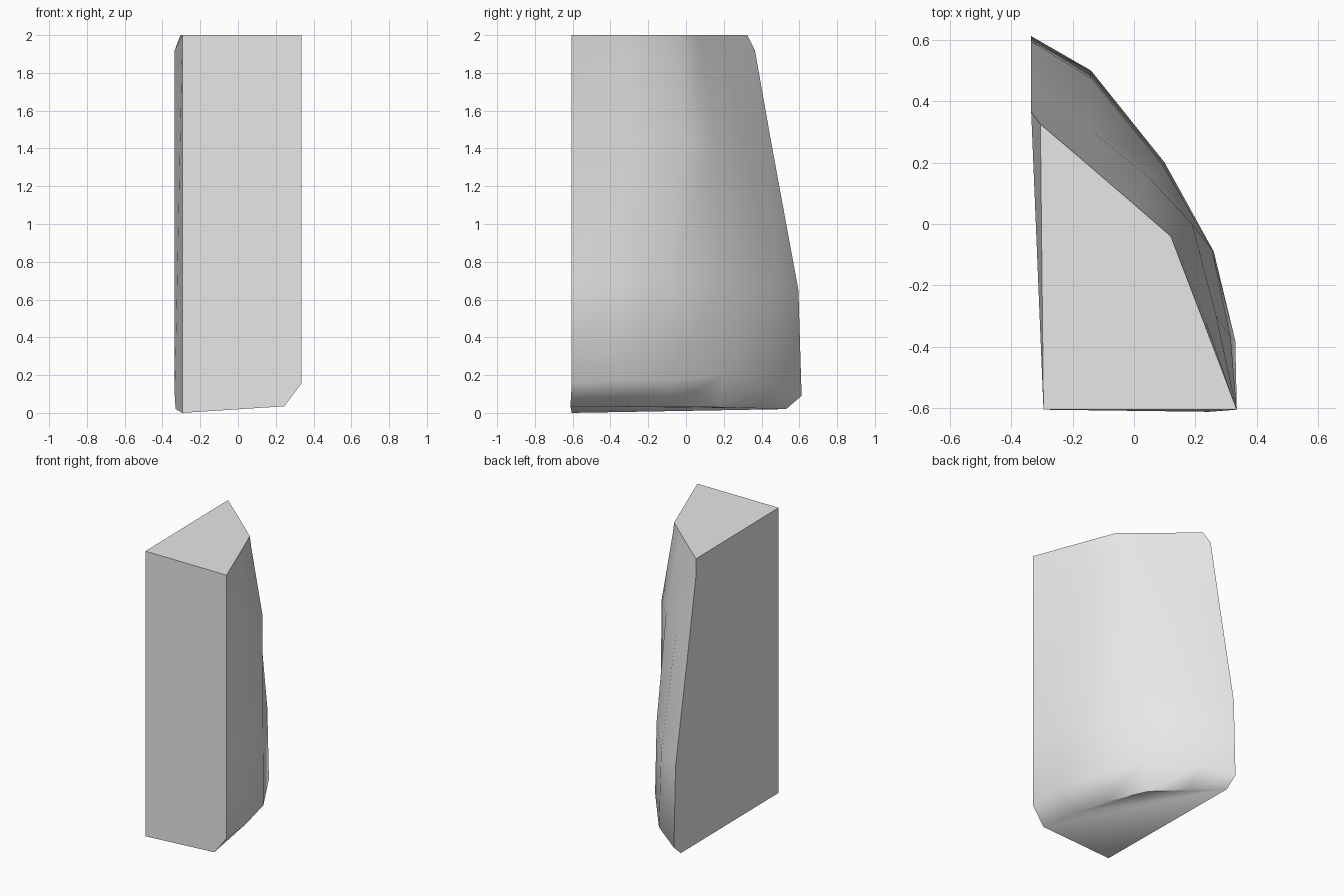
import bpy
import bmesh

# Remove the default cube if the scene has one
default_cube = bpy.data.objects.get("Cube")
if default_cube:
    bpy.data.objects.remove(default_cube, do_unlink=True)


def make_material(name, colour):
    material = bpy.data.materials.new(name)
    material.use_nodes = True
    material.diffuse_color = colour
    shader = material.node_tree.nodes["Principled BSDF"]
    shader.inputs["Base Color"].default_value = colour
    return material


# Bulging outer side, as rows from bottom to top;
# every row runs from the front edge round to the back edge
outer_rows = [
    # underside rim
    [(.245, -.612, .035), (.195, -.34, .033), (.15, -.10, .03),
     (.03, .17, .03), (-.15, .36, .025), (-.33, .53, .02)],
    # widest row above the lower bevel
    [(.335, -.605, .155), (.33, -.38, .17), (.26, -.09, .17),
     (.10, .20, .20), (-.14, .50, .14), (-.335, .612, .09)],
    # end of the upright lower part
    [(.335, -.605, .68), (.315, -.37, .68), (.255, -.085, .70),
     (.095, .19, .70), (-.14, .475, .66), (-.335, .595, .65)],
    # leaning upper part
    [(.335, -.605, 1.45), (.268, -.30, 1.45), (.19, 0, 1.45),
     (.05, .15, 1.45), (-.14, .305, 1.45), (-.335, .448, 1.45)],
    # start of the small top corner bevel
    [(.335, -.605, 1.92), (.235, -.32, 1.92), (.128, -.035, 1.92),
     (.005, .075, 1.92), (-.15, .208, 1.92), (-.335, .365, 1.92)],
    # top rim
    [(.335, -.605, 2), (.228, -.322, 2), (.12, -.04, 2),
     (0, .064, 2), (-.15, .193, 2), (-.305, .325, 2)],
]

bm = bmesh.new()
rows = [[bm.verts.new(point) for point in row] for row in outer_rows]
inner_bottom = bm.verts.new((-.295, -.605, 0))
inner_top = bm.verts.new((-.295, -.605, 2))

# Skin the outer side between neighbouring rows
for lower, upper in zip(rows, rows[1:]):
    for i in range(len(lower) - 1):
        bm.faces.new((lower[i], lower[i + 1], upper[i + 1], upper[i]))

# Flat faces: top, underside, front and inner side
bm.faces.new([inner_top] + rows[-1])
bm.faces.new([inner_bottom] + rows[0][::-1])
bm.faces.new([inner_top, inner_bottom] + [row[0] for row in rows])
bm.faces.new([inner_bottom, inner_top] + [row[-1] for row in reversed(rows)])
bmesh.ops.recalc_face_normals(bm, faces=bm.faces[:])

mesh = bpy.data.meshes.new("wedge_block")
bm.to_mesh(mesh)
bm.free()
mesh.materials.append(make_material("plain grey", (.8, .8, .8, 1)))
block = bpy.data.objects.new("wedge_block", mesh)
bpy.context.collection.objects.link(block)

# Smooth the rounded side and keep the flat faces crisp
bpy.ops.object.select_all(action="DESELECT")
block.select_set(True)
bpy.context.view_layer.objects.active = block
bpy.ops.object.shade_smooth_by_angle(angle=.87)
